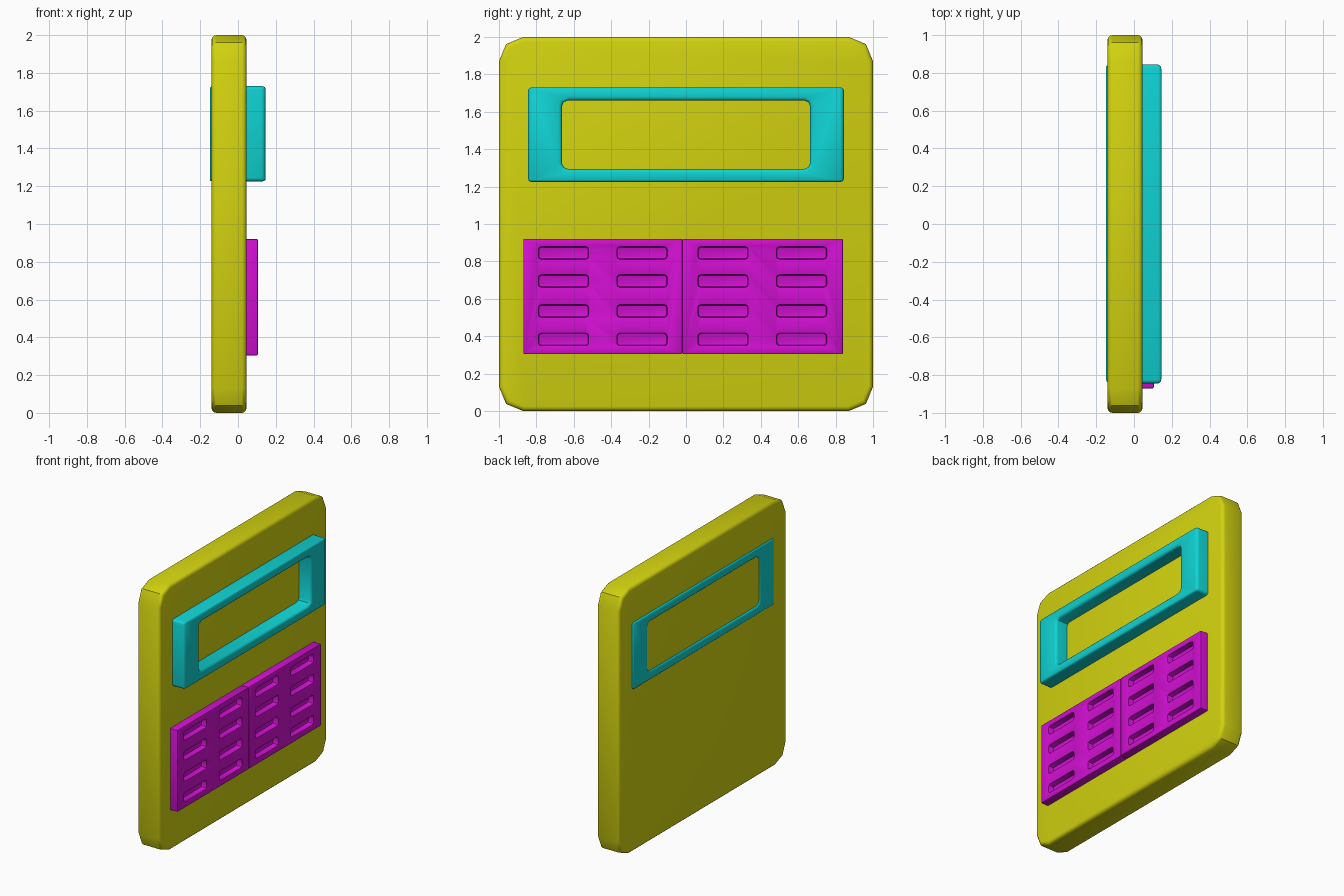
import bpy, bmesh, math
from mathutils import Vector

if "Cube" in bpy.data.objects:
    bpy.data.objects.remove(bpy.data.objects["Cube"], do_unlink=True)


def make_material(name, rgb):
    mat = bpy.data.materials.new(name)
    mat.use_nodes = True
    mat.diffuse_color = (*rgb, 1)
    mat.node_tree.nodes["Principled BSDF"].inputs["Base Color"].default_value = (*rgb, 1)
    return mat


yellow = make_material("yellow", (0.65, 0.65, 0.005))
cyan = make_material("cyan", (0.005, 0.65, 0.65))
magenta = make_material("magenta", (0.65, 0.005, 0.65))


def add_box(bm, low, high, corner=0, segments=2):
    """Box whose four edges along x are rounded."""
    low, high = Vector(low), Vector(high)
    made = bmesh.ops.create_cube(bm, size=1)["verts"]
    for v in made:
        v.co = (low + high) / 2 + v.co * (high - low)
    if corner:
        edges = {e for v in made for e in v.link_edges
                 if abs(e.verts[0].co.x - e.verts[1].co.x) > 1e-4}
        bmesh.ops.bevel(bm, geom=list(edges), offset=corner, segments=segments,
                        profile=0.5, affect='EDGES')


def make_object(name, boxes, mat):
    bm = bmesh.new()
    for box in boxes:
        add_box(bm, *box)
    bmesh.ops.recalc_face_normals(bm, faces=bm.faces)
    mesh = bpy.data.meshes.new(name)
    bm.to_mesh(mesh)
    bm.free()
    mesh.materials.append(mat)
    obj = bpy.data.objects.new(name, mesh)
    bpy.context.collection.objects.link(obj)
    return obj


def finish(obj, bevel, segments, cutter=None):
    """Cut openings, soften the rims and apply the result."""
    if cutter:
        cut = obj.modifiers.new("openings", 'BOOLEAN')
        cut.operation, cut.solver, cut.object = 'DIFFERENCE', 'EXACT', cutter
    soft = obj.modifiers.new("soft_edges", 'BEVEL')
    soft.width, soft.segments = bevel, segments
    soft.limit_method, soft.angle_limit = 'ANGLE', math.radians(60)
    bpy.context.view_layer.update()
    graph = bpy.context.evaluated_depsgraph_get()
    mesh = bpy.data.meshes.new_from_object(obj.evaluated_get(graph))
    obj.modifiers.clear()
    obj.data = mesh
    if cutter:
        bpy.data.objects.remove(cutter, do_unlink=True)
    bpy.ops.object.select_all(action='DESELECT')
    obj.select_set(True)
    bpy.context.view_layer.objects.active = obj
    bpy.ops.object.shade_smooth_by_angle(angle=math.radians(40))


# Upright slab with clipped corners
body = make_object("body", [((-0.14, -1, 0), (0.045, 1, 2), 0.13)], yellow)
finish(body, 0.025, 3)

# Display surround, running through the slab and just showing behind it
frame = make_object("display_frame", [((-0.149, -0.845, 1.225), (0.145, 0.845, 1.73))], cyan)
opening = make_object("opening_cutter", [((-0.5, -0.663, 1.295), (0.5, 0.663, 1.66), 0.03)], cyan)
finish(frame, 0.02, 3, opening)

# Keypad in two halves, each with two columns of slots
rows = (0.383, 0.535, 0.695, 0.845)
for name, start, end, columns in (("keypad_right", -0.87, -0.02, (-0.655, -0.235)),
                                  ("keypad_left", -0.02, 0.84, (0.198, 0.618))):
    keypad = make_object(name, [((0, start, 0.305), (0.105, end, 0.92))], magenta)
    slots = [((0.06, y - 0.133, z - 0.032), (0.2, y + 0.133, z + 0.032), 0.014)
             for y in columns for z in rows]
    finish(keypad, 0.006, 2, make_object("slot_cutter", slots, magenta))
